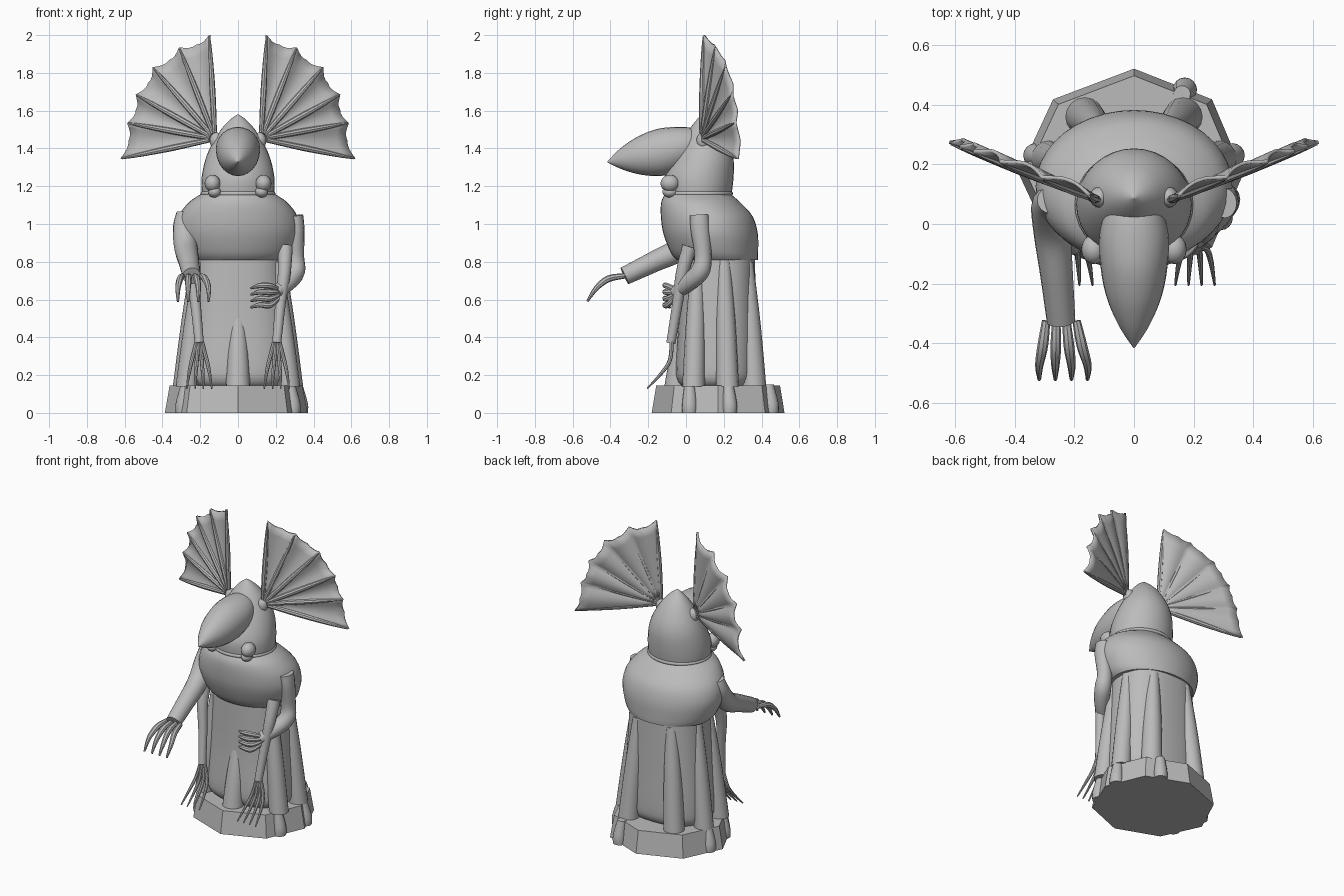
import bpy, bmesh, math
from mathutils import Vector

if "Cube" in bpy.data.objects:
    bpy.data.objects.remove(bpy.data.objects["Cube"])

STONE = bpy.data.materials.new("grey stone")
STONE.diffuse_color = (0.5, 0.5, 0.5, 1)
STONE.use_nodes = True
STONE.node_tree.nodes["Principled BSDF"].inputs["Base Color"].default_value = STONE.diffuse_color


def finish(name, bm, angle=40, smooth=True):
    bmesh.ops.recalc_face_normals(bm, faces=bm.faces)
    me = bpy.data.meshes.new(name)
    bm.to_mesh(me)
    bm.free()
    ob = bpy.data.objects.new(name, me)
    bpy.context.collection.objects.link(ob)
    me.materials.append(STONE)
    if smooth:
        bpy.ops.object.select_all(action='DESELECT')
        ob.select_set(True)
        bpy.context.view_layer.objects.active = ob
        bpy.ops.object.shade_smooth_by_angle(angle=math.radians(angle))
    return ob


def spline(rows, steps):
    """Catmull-Rom through rows of equal length."""
    out = []
    n = len(rows)
    for i in range(n - 1):
        p = [rows[max(0, min(n - 1, i + k))] for k in (-1, 0, 1, 2)]
        for s in range(steps):
            t = s / steps
            out.append([0.5 * (2 * b + (c - a) * t + (2 * a - 5 * b + 4 * c - d) * t * t
                               + (3 * b - a - 3 * c + d) * t ** 3)
                        for a, b, c, d in zip(*p)])
    return out + [list(rows[-1])]


def sweep(name, rows, ref=(1, 0, 0), axis=None, sides=16, steps=4, power=2.0):
    """Skin through rows of (x, y, z, radius[, second radius])."""
    rows = [r if len(r) == 5 else (*r, r[3]) for r in rows]
    rows = spline(rows, steps)
    bm = bmesh.new()
    rings = []
    for i, r in enumerate(rows):
        a, b = rows[max(i - 1, 0)], rows[min(i + 1, len(rows) - 1)]
        t = Vector(axis) if axis else (Vector(b[:3]) - Vector(a[:3])).normalized()
        u = Vector(ref)
        u = (u - t * u.dot(t)).normalized()
        v = t.cross(u)
        ring = []
        for k in range(sides):
            c, s = math.cos(2 * math.pi * k / sides), math.sin(2 * math.pi * k / sides)
            c = math.copysign(abs(c) ** (2 / power), c)
            s = math.copysign(abs(s) ** (2 / power), s)
            ring.append(bm.verts.new(Vector(r[:3]) + u * c * max(r[3], .001) + v * s * max(r[4], .001)))
        rings.append(ring)
    for p, q in zip(rings, rings[1:]):
        for k in range(sides):
            bm.faces.new((p[k], p[(k + 1) % sides], q[(k + 1) % sides], q[k]))
    bm.faces.new(rings[0])
    bm.faces.new(rings[-1])
    return finish(name, bm)


def ball(name, loc, scale):
    bm = bmesh.new()
    bmesh.ops.create_uvsphere(bm, u_segments=16, v_segments=10, radius=1)
    for v in bm.verts:
        v.co = Vector(a * b + c for a, b, c in zip(v.co, scale, loc))
    return finish(name, bm)


# eight-sided plinth
bm = bmesh.new()
rings = []
for z, r in ((0, .37), (.145, .345)):
    rings.append([bm.verts.new((-.01 * math.cos(k * math.pi / 4) ** 2 + r * 1.02 * math.cos(k * math.pi / 4),
                                .17 + r * math.sin(k * math.pi / 4) * .95, z)) for k in range(8)])
for k in range(8):
    bm.faces.new((rings[0][k], rings[0][(k + 1) % 8], rings[1][(k + 1) % 8], rings[1][k]))
for ring in rings:
    bm.faces.new(ring)
finish("plinth", bm, smooth=False)

# robe body with a rounded hem
Z = (0, 0, 1)
sweep("robe", [(0, .16, .14, .24, .18), (0, .16, .17, .27, .205), (0, .16, .24, .28, .215),
               (0, .165, .5, .265, .205), (0, .165, .86, .24, .2)],
      axis=Z, sides=40, power=2.5)
# flared pleats: (hem x, hem y, top x, top y, top z, hem radius)
pleats = [(0, -.05, 0, 0, .52, .065)]
for s in (-1, 1):
    pleats += [(s * .165, .36, s * .12, .32, .8, .065), (s * .285, .22, s * .21, .2, .85, .06),
               (s * .27, .04, s * .2, .06, .8, .06)]
for x, y, tx, ty, tz, r in pleats:
    sweep("robe_pleat", [(x, y, .14, r), ((x + tx) / 2, (y + ty) / 2, tz / 2 + .07, r * .85),
                         (tx, ty, tz, r * .55)], axis=Z)
# drapery spilling over the plinth edge
for x, y in ((-.29, .02), (.29, .02), (.33, .23), (-.33, .23), (.17, .45)):
    sweep("hem_drape", [(x, y, .0, .04), (x, y, .05, .04), (x * .95, y * .97, .15, .028)], axis=Z)

# shoulder cape
sweep("cape", [(0, .165, .81, .27, .215), (0, .15, .85, .3, .232), (0, .13, .95, .33, .25),
               (0, .11, 1.04, .315, .243), (0, .08, 1.11, .265, .212), (0, .065, 1.15, .21, .182),
               (0, .065, 1.17, .17, .165)], axis=Z, sides=40)

# pointed hood
sweep("hood", [(0, .065, 1.13, .18, .17), (0, .065, 1.17, .193, .178), (0, .07, 1.25, .192, .182),
               (0, .09, 1.34, .173, .162), (0, .1, 1.42, .14, .13), (0, .1, 1.5, .09, .083),
               (0, .095, 1.55, .045, .04), (0, .09, 1.58, .004, .004)], axis=Z, sides=32)
sweep("hood_hem", [(0, .065, 1.145, .188, .175), (0, .065, 1.16, .199, .184),
                   (0, .065, 1.175, .19, .177)], axis=Z, sides=32)

# heavy beak
sweep("beak", [(0, .09, 1.43, .05, .04), (0, .05, 1.425, .09, .085), (0, -.03, 1.405, .115, .112),
               (0, -.13, 1.38, .114, .125), (0, -.24, 1.36, .094, .103), (0, -.34, 1.342, .052, .057),
               (0, -.415, 1.328, .003, .003)], sides=24)

# curved arm reaching forward
sweep("reaching_arm", [(-.28, .08, 1.06, .045), (-.285, .06, .98, .06), (-.275, -.03, .87, .062),
                       (-.26, -.17, .8, .055), (-.245, -.325, .725, .048)])
for i in range(4):
    x = -.295 + .034 * i
    tip = -.318 + .054 * i
    sweep("reaching_finger", [(x, -.325, .725, .014), ((x + tip) / 2, -.41, .71, .018),
                              (tip, -.475, .66, .014), (tip, -.522, .59, .006)], sides=8)

# bent arm resting at the waist
sweep("bent_arm", [(.305, .07, 1.045, .04, .05), (.312, .075, .97, .04, .05),
                   (.305, .09, .83, .045), (.305, .075, .75, .05), (.265, .015, .69, .045),
                   (.2, -.055, .635, .034)])
for i in range(4):
    z = .672 - .034 * i
    sweep("bent_finger", [(.215, -.05, .65 - .012 * i, .016), (.17, -.1, z, .016),
                          (.115, -.11, z + .002, .014), (.068, -.085, z - .012, .006)],
          ref=Z, sides=8)

# thin hanging arms with long claws
for s in (-1, 1):
    sweep("hanging_arm", [(s * .25, .02, .88, .04), (s * .245, -.02, .74, .034),
                          (s * .225, -.045, .58, .028), (s * .205, -.08, .37, .024)])
    for k in (-1.5, -.5, .5, 1.5):
        x = s * .205
        sweep("hanging_claw", [(x + k * .008, -.075, .385, .011), (x + k * .026, -.085, .28, .011),
                               (x + k * .036, -.13, .21, .009), (x + k * .044, -.205, .13, .004)],
              sides=8)

# jaw flaps beside the mouth
for s in (-1, 1):
    ball("jaw_flap", (s * .135, -.085, 1.215), (.042, .05, .045))
    ball("jaw_tip", (s * .125, -.085, 1.17), (.035, .04, .03))

# scalloped fan ears with ribs
TIPS = [(.15, 2.0), (.31, 1.935), (.45, 1.83), (.54, 1.685), (.585, 1.535), (.62, 1.345)]
ROOT = Vector((.12, 1.45))
SUB, RADIAL = 8, 8


def fan_point(s, x, z, back=0.0):
    return Vector((s * (x - .36 * back), .085 + .38 * (x - .12) + back, z))


for s in (-1, 1):
    bm = bmesh.new()
    cols = []
    for i in range(len(TIPS) - 1):
        a, b = Vector(TIPS[i]) - ROOT, Vector(TIPS[i + 1]) - ROOT
        for j in range(SUB + (i == len(TIPS) - 2)):
            t = j / SUB
            sag = math.sin(math.pi * t)
            ripple = .014 * abs(math.sin(2 * math.pi * t))
            edge = (a * (1 - t) + b * t) * (1 - .035 * sag - ripple)
            col = []
            for k in range(RADIAL + 1):
                f = .1 + .9 * k / RADIAL
                p = ROOT + edge * f
                col.append(bm.verts.new(fan_point(s, p.x, p.y, .022 * sag * f)))
            cols.append(col)
    for p, q in zip(cols, cols[1:]):
        for k in range(RADIAL):
            bm.faces.new((p[k], p[k + 1], q[k + 1], q[k]))
    fan = finish("ear_fan", bm, 60)
    mod = fan.modifiers.new("thickness", 'SOLIDIFY')
    mod.thickness = .012
    mod.offset = 0
    for x, z in TIPS:
        d = Vector((x, z)) - ROOT
        row = []
        for f, r in ((.06, .012), (.45, .016), (.8, .011), (.985, .004)):
            p = ROOT + d * f
            row.append((*fan_point(s, p.x, p.y, -.004), r))
        sweep("ear_rib", row, ref=(0, 1, 0), sides=8)
    ball("ear_root", (s * .115, .09, 1.44), (.035, .035, .045))
